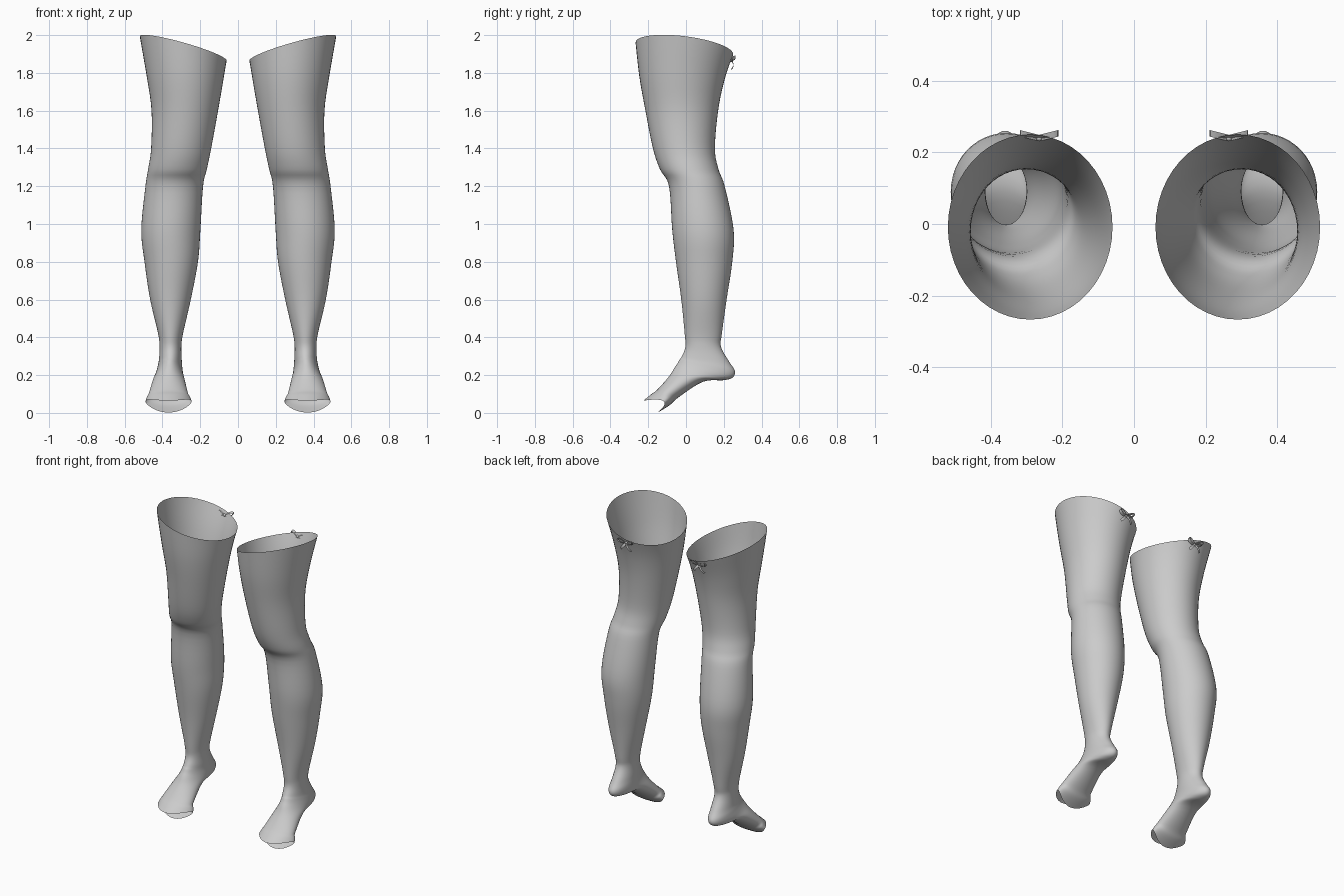
import bpy, bmesh, math
from mathutils import Vector

if "Cube" in bpy.data.objects:
    bpy.data.objects.remove(bpy.data.objects["Cube"])

grey = bpy.data.materials.new("soft grey fabric")
grey.diffuse_color = (0.6, 0.6, 0.6, 1)
grey.use_nodes = True
grey.node_tree.nodes["Principled BSDF"].inputs["Base Color"].default_value = grey.diffuse_color


def finish(name, bm, angle):
    """Turn a bmesh into a smooth object mirrored to the other leg."""
    mesh = bpy.data.meshes.new(name)
    bm.to_mesh(mesh)
    bm.free()
    mesh.materials.append(grey)
    ob = bpy.data.objects.new(name, mesh)
    bpy.context.collection.objects.link(ob)
    bpy.ops.object.select_all(action='DESELECT')
    ob.select_set(True)
    bpy.context.view_layer.objects.active = ob
    bpy.ops.object.shade_smooth_by_angle(angle=math.radians(angle))
    ob.modifiers.new("other leg", 'MIRROR').use_mirror_merge = False


def spline(rows, steps):
    """Catmull-Rom interpolation of section rows."""
    out = []
    for i in range(len(rows) - 1):
        p0, p1 = rows[max(i - 1, 0)], rows[i]
        p2, p3 = rows[i + 1], rows[min(i + 2, len(rows) - 1)]
        for s in range(steps):
            t = s / steps
            out.append([0.5 * (2 * b + (c - a) * t + (2 * a - 5 * b + 4 * c - d) * t * t
                               + (3 * b - a - 3 * c + d) * t ** 3)
                        for a, b, c, d in zip(p0, p1, p2, p3)])
    return out + [list(rows[-1])]


# level leg sections: z, front y, back y, inner x, outer x
leg = [
    (1.93, -.267, .25, .06, .52),
    (1.77, -.247, .203, .08, .485),
    (1.60, -.215, .17, .106, .458),
    (1.40, -.175, .153, .142, .46),
    (1.29, -.138, .172, .165, .476),
    (1.20, -.09, .205, .185, .49),
    (.97, -.073, .252, .199, .512),
    (.80, -.053, .245, .212, .495),
    (.60, -.025, .215, .25, .465),
    (.42, -.007, .19, .291, .423),
    (.35, -.003, .185, .30, .415),
]
# fanned foot sections: instep y, z, sole y, z, inner x, outer x
foot = [
    (-.022, .30, .228, .272, .298, .418),
    (-.035, .28, .259, .222, .296, .424),
    (-.045, .262, .248, .188, .293, .43),
    (-.06, .24, .20, .173, .29, .436),
    (-.09, .193, .09, .165, .283, .449),
    (-.15, .125, -.04, .082, .265, .472),
    (-.185, .098, -.09, .038, .253, .483),
    (-.225, .065, -.15, .002, .245, .49),
]
sections = [(f, z, b, z, i, o) for z, f, b, i, o in leg] + foot

# stocking: open tube lofted through the sections
N = 48
bm = bmesh.new()
rings = []
for fy, fz, by, bz, x0, x1 in spline(sections, 5):
    mid_z = (fz + bz) / 2
    slant = (max(mid_z - 1.5, 0) / .43) ** 2      # slanted thigh opening
    notch = max(.1 - mid_z, 0) * 1.05             # toe opening cut back at the sides
    ring = []
    for k in range(N):
        a = 2 * math.pi * k / N
        c, s = math.cos(a), math.sin(a)
        dx, dy = s * (x1 - x0) / 2, c * (fy - by) / 2
        y = (fy + by) / 2 + dy + notch * s * s
        z = mid_z + c * (fz - bz) / 2 + slant * (.28 * dx - .12 * dy) + .4 * notch * s * s
        ring.append(bm.verts.new(((x0 + x1) / 2 + dx, y, z)))
    rings.append(ring)
for r, q in zip(rings, rings[1:]):
    for k in range(N):
        j = (k + 1) % N
        bm.faces.new((r[k], r[j], q[j], q[k]))
finish("stocking", bm, 60)

# bow: two loops, two tails and a knot behind the thigh
KNOT = Vector((.265, .240, 1.866))
bm = bmesh.new()


def ribbon(points, across):
    """Strip of cloth following points, widened by the across vector."""
    pairs = [(bm.verts.new(KNOT + p - across), bm.verts.new(KNOT + p + across)) for p in points]
    for (a, b), (c, d) in zip(pairs, pairs[1:]):
        bm.faces.new((a, b, d, c))


for side in (-1, 1):
    loop = []
    for i in range(17):
        t = 2 * math.pi * i / 16
        u = .027 * (1 - math.cos(t))
        w = .014 * math.sin(t) * math.sin(t / 2) + .3 * u
        loop.append(Vector((side * u, .25 * u, w)))
    ribbon(loop, Vector((0, .009, .003)))
    tail = [Vector((side * .0095 * i, .012 * math.sin(.75 * i), -.0115 * i)) for i in range(5)]
    ribbon(tail, Vector((side * .006, 0, .005)))
knot = bmesh.ops.create_uvsphere(bm, u_segments=12, v_segments=8, radius=.009)
bmesh.ops.translate(bm, verts=knot["verts"], vec=KNOT)
finish("bow", bm, 40)
